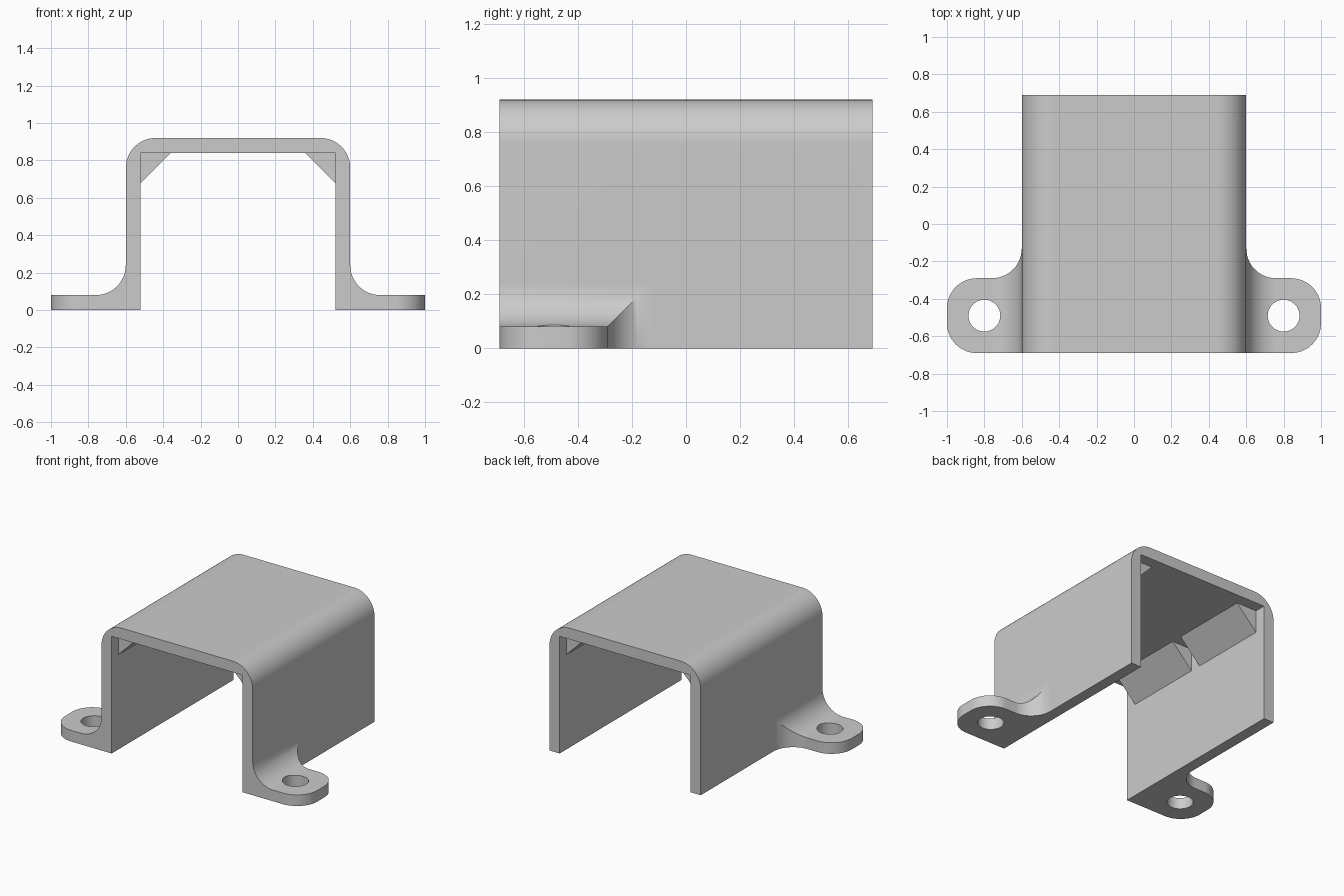
import bpy, bmesh
from math import cos, sin, radians, pi
from mathutils import Vector

if "Cube" in bpy.data.objects:
    bpy.data.objects.remove(bpy.data.objects["Cube"], do_unlink=True)

HALF_LEN = 0.69      # half depth of the cover
OUT, INN = 0.6, 0.52  # outer and inner half widths
TOP, WALL = 0.92, 0.08
R = 0.16             # every rounding and fillet
TAB_BACK = -0.29     # rear edge of the mounting tabs
STEPS = 14

grey = bpy.data.materials.new("light_grey")
grey.use_nodes = True
colour = (0.6, 0.6, 0.6, 1)
grey.diffuse_color = colour
grey.node_tree.nodes["Principled BSDF"].inputs["Base Color"].default_value = colour


def arc(cx, cy, start, end, r=R, steps=STEPS):
    """Points on an arc, angles in degrees."""
    angles = [radians(start + (end - start) * i / steps) for i in range(steps + 1)]
    return [(cx + r * cos(a), cy + r * sin(a)) for a in angles]


def mirrored(half):
    """Close a right-hand outline with its mirror image."""
    return half + [(-x, y) for x, y in reversed(half)]


def prism(name, outline, lo, hi, along):
    """Extrude an outline: XZ outlines along y, XY outlines along z."""
    bm = bmesh.new()
    place = (lambda p: (p[0], lo, p[1])) if along == "y" else (lambda p: (p[0], p[1], lo))
    face = bm.faces.new([bm.verts.new(place(p)) for p in outline])
    step = Vector((0, hi - lo, 0)) if along == "y" else Vector((0, 0, hi - lo))
    new = bmesh.ops.extrude_face_region(bm, geom=[face])["geom"]
    bmesh.ops.translate(bm, vec=step, verts=[v for v in new if isinstance(v, bmesh.types.BMVert)])
    bmesh.ops.recalc_face_normals(bm, faces=bm.faces)
    mesh = bpy.data.meshes.new(name)
    bm.to_mesh(mesh)
    bm.free()
    mesh.materials.append(grey)
    obj = bpy.data.objects.new(name, mesh)
    bpy.context.collection.objects.link(obj)
    return obj


def activate(obj):
    bpy.ops.object.select_all(action="DESELECT")
    obj.select_set(True)
    bpy.context.view_layer.objects.active = obj


def cut(obj, tool, operation):
    activate(obj)
    mod = obj.modifiers.new("cut", "BOOLEAN")
    mod.operation, mod.solver, mod.object = operation, "EXACT", tool
    bpy.ops.object.modifier_apply(modifier=mod.name)
    bpy.data.objects.remove(tool, do_unlink=True)


# Cover: front section with rounded top and filleted feet
section = [(INN, TOP - WALL), (INN, 0), (1, 0), (1, WALL)]
section += arc(OUT + R, WALL + R, 270, 180)
section += arc(OUT - R, TOP - R, 0, 90)
inner, outer = section[:4], section[4:]
# the outline runs down the inside, along the foot and back over the top
cover = prism("cover_with_tabs", mirrored(inner + outer), -HALF_LEN, HALF_LEN, "y")

# Plan outline trims the feet into rounded tabs
plan = arc(1 - R, -HALF_LEN + R, -90, 0) + arc(1 - R, TAB_BACK - R, 0, 90)
plan += arc(OUT + R, TAB_BACK + R, 270, 180) + [(OUT, HALF_LEN)]
cut(cover, prism("plan_trim", mirrored(plan), -0.1, 1.1, "z"), "INTERSECT")

# Screw holes
for side in (-1, 1):
    ring = arc(side * 0.8, -0.49, 0, 360, 0.085, 48)[:-1]
    cut(cover, prism("hole_cutter", ring, -0.1, 0.5, "z"), "DIFFERENCE")

activate(cover)
bpy.ops.object.shade_smooth_by_angle(angle=radians(30))
weighted = cover.modifiers.new("flat_faces", "WEIGHTED_NORMAL")
weighted.keep_sharp = True

# Corner braces under the roof, two on each side
for side, label in ((1, "left"), (-1, "right")):
    roof = TOP - WALL
    brace = [(side * INN, roof), (side * (INN - R), roof), (side * INN, roof - R)]
    prism("front_brace_" + label, brace, -0.61, -0.04, "y")
    prism("back_brace_" + label, brace, 0.04, 0.61, "y")
